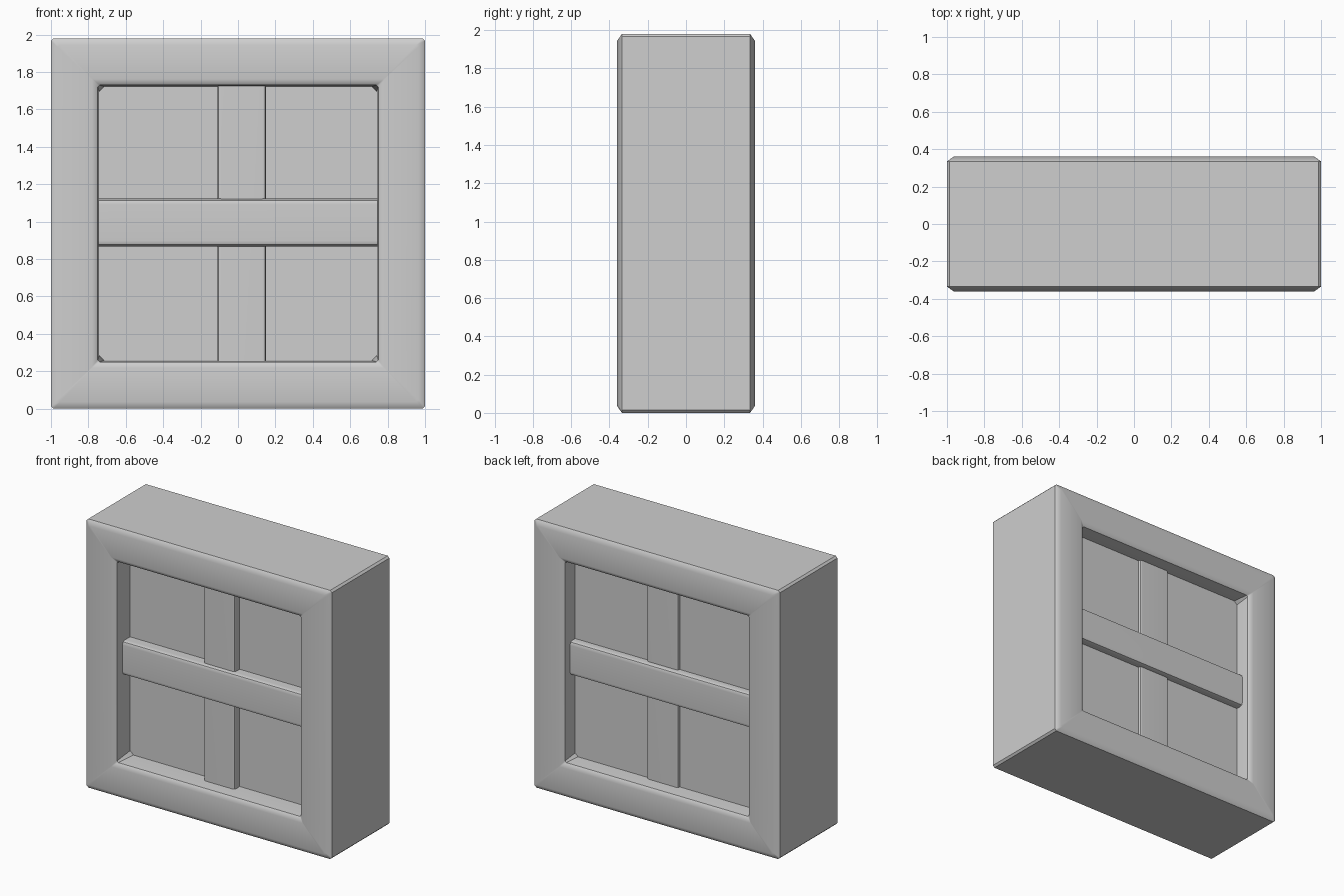
import bpy, bmesh, math

if "Cube" in bpy.data.objects:
    bpy.data.objects.remove(bpy.data.objects["Cube"], do_unlink=True)

MID_Z = 0.99

grey = bpy.data.materials.new("plain_grey")
grey.use_nodes = True
grey.diffuse_color = (0.62, 0.62, 0.62, 1)
grey.node_tree.nodes["Principled BSDF"].inputs["Base Color"].default_value = (0.62, 0.62, 0.62, 1)


def finish(name, bm):
    bmesh.ops.recalc_face_normals(bm, faces=bm.faces)
    mesh = bpy.data.meshes.new(name)
    bm.to_mesh(mesh)
    bm.free()
    mesh.materials.append(grey)
    obj = bpy.data.objects.new(name, mesh)
    bpy.context.collection.objects.link(obj)
    bpy.ops.object.select_all(action="DESELECT")
    obj.select_set(True)
    bpy.context.view_layer.objects.active = obj
    bpy.ops.object.shade_smooth_by_angle(angle=math.radians(40))
    weighted = obj.modifiers.new("even_shading", "WEIGHTED_NORMAL")
    weighted.keep_sharp = True


def ring(bm, inset, y, cut):
    """Rectangular loop with clipped corners, inset from the outer edge."""
    w, h = 1 - inset, MID_Z - inset
    corners = [(w, h - cut), (w - cut, h), (cut - w, h), (-w, h - cut),
               (-w, cut - h), (cut - w, -h), (w - cut, -h), (w, cut - h)]
    return [bm.verts.new((x, y, z + MID_Z)) for x, z in corners]


def box(name, x0, x1, y0, y1, z0, z1, bevel=0.0):
    bm = bmesh.new()
    bmesh.ops.create_cube(bm, size=1)
    for v in bm.verts:
        v.co = ((x0 + x1) / 2 + v.co.x * (x1 - x0),
                (y0 + y1) / 2 + v.co.y * (y1 - y0),
                (z0 + z1) / 2 + v.co.z * (z1 - z0))
    if bevel:
        bmesh.ops.bevel(bm, geom=bm.edges[:], offset=bevel, segments=2,
                        profile=0.5, affect="EDGES")
    finish(name, bm)


# Deep square frame: a section with softened lips swept around the opening
half = [(0, -0.335, 0.014), (0.036, -0.36, 0.012), (0.218, -0.36, 0.004),
        (0.25, -0.337, 0.01), (0.258, -0.2, 0.026)]
section = half + [(i, -y, c) for i, y, c in reversed(half)]
bm = bmesh.new()
rings = [ring(bm, *s) for s in section]
for a, b in zip(rings, rings[1:] + rings[:1]):
    for k in range(len(a)):
        n = (k + 1) % len(a)
        bm.faces.new((a[k], a[n], b[n], b[k]))
finish("frame", bm)

# Recessed panel closing the opening
box("panel", -0.8, 0.8, -0.195, 0.228, 0.2, 1.78)

# Crossing bars, seen on both sides
box("upright_bar", -0.11, 0.15, -0.25, 0.246, 0.2, 1.78, 0.02)
box("cross_bar", -0.8, 0.8, -0.28, 0.285, 0.868, 1.122, 0.03)
